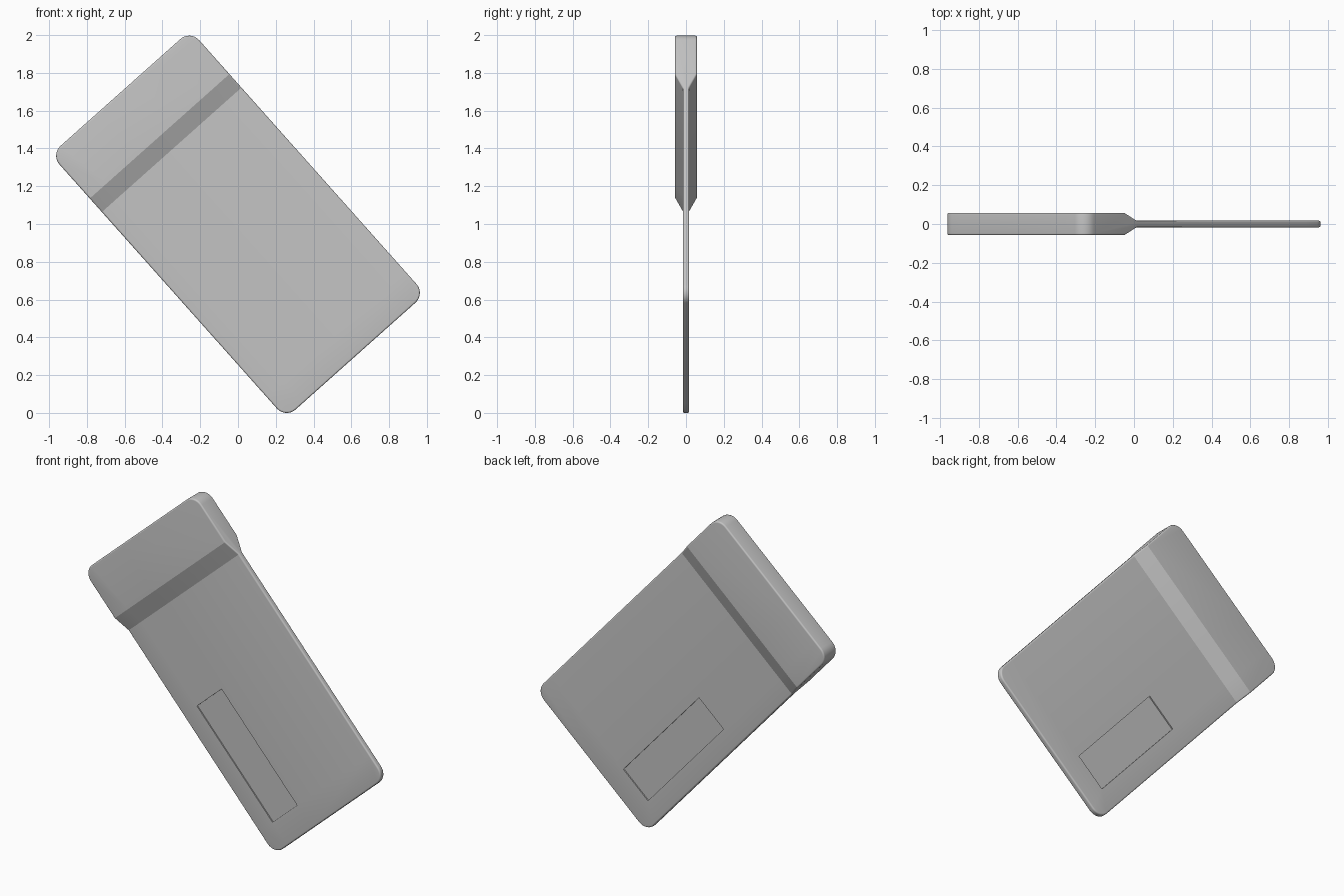
import bpy
import bmesh
from math import radians
from mathutils import Vector, Matrix

cube = bpy.data.objects.get("Cube")
if cube:
    bpy.data.objects.remove(cube, do_unlink=True)

HALF_LENGTH, HALF_WIDTH = 0.935, 0.495
HEAD, BLADE = 0.058, 0.017          # half thicknesses
SLOT_U, SLOT_V = (0.025, 0.784), (-0.374, -0.154)

grey = bpy.data.materials.new("plain grey")
grey.use_nodes = True
colour = (0.55, 0.55, 0.55, 1)
grey.diffuse_color = colour
grey.node_tree.nodes["Principled BSDF"].inputs["Base Color"].default_value = colour

bm = bmesh.new()

# Side profile: thick head, short slope, thin blade, mirrored front to back
half = [(-HALF_LENGTH, HEAD), (-0.624, HEAD), (-0.528, BLADE), (HALF_LENGTH, BLADE)]
profile = half + [(u, -y) for u, y in reversed(half)]
face = bm.faces.new([bm.verts.new((u, y, -HALF_WIDTH)) for u, y in profile])
swept = bmesh.ops.extrude_face_region(bm, geom=[face], use_keep_orig=True)
bmesh.ops.translate(bm, vec=(0, 0, 2 * HALF_WIDTH),
                    verts=[g for g in swept["geom"] if isinstance(g, bmesh.types.BMVert)])
bmesh.ops.recalc_face_normals(bm, faces=bm.faces)

# Rounded corners of the outline
corners = [e for e in bm.edges
           if all(abs(abs(v.co.x) - HALF_LENGTH) < 1e-4 for v in e.verts)
           and abs(e.verts[0].co.z - e.verts[1].co.z) < 1e-4]
bmesh.ops.bevel(bm, geom=corners, offset=0.07, segments=8, profile=0.5, affect='EDGES')

# Softened rim
rim = [e for e in bm.edges if e.calc_face_angle(0) > radians(40)]
bmesh.ops.bevel(bm, geom=rim, offset=0.009, segments=5, profile=0.5, affect='EDGES')

# Shallow rectangular recess on both sides of the blade
for axis, limits in ((Vector((1, 0, 0)), SLOT_U), (Vector((0, 0, 1)), SLOT_V)):
    for limit in limits:
        bmesh.ops.bisect_plane(bm, geom=bm.verts[:] + bm.edges[:] + bm.faces[:],
                               plane_co=axis * limit, plane_no=axis)
slot = []
for f in bm.faces:
    c = f.calc_center_median()
    if (abs(f.normal.y) > 0.9 and SLOT_U[0] < c.x < SLOT_U[1]
            and SLOT_V[0] < c.z < SLOT_V[1]):
        slot.append(f)
bmesh.ops.inset_individual(bm, faces=slot, thickness=0.0, depth=-0.007)

# Tilt the whole tag and stand it on its corner
bm.transform(Matrix.Rotation(radians(48.3), 4, 'Y'))
bm.transform(Matrix.Translation((0, 0, -min(v.co.z for v in bm.verts))))

mesh = bpy.data.meshes.new("tilted_tag")
bm.to_mesh(mesh)
bm.free()
mesh.materials.append(grey)
tag = bpy.data.objects.new("tilted_tag", mesh)
bpy.context.collection.objects.link(tag)
bpy.ops.object.select_all(action='DESELECT')
tag.select_set(True)
bpy.context.view_layer.objects.active = tag
bpy.ops.object.shade_smooth_by_angle(angle=radians(20))
